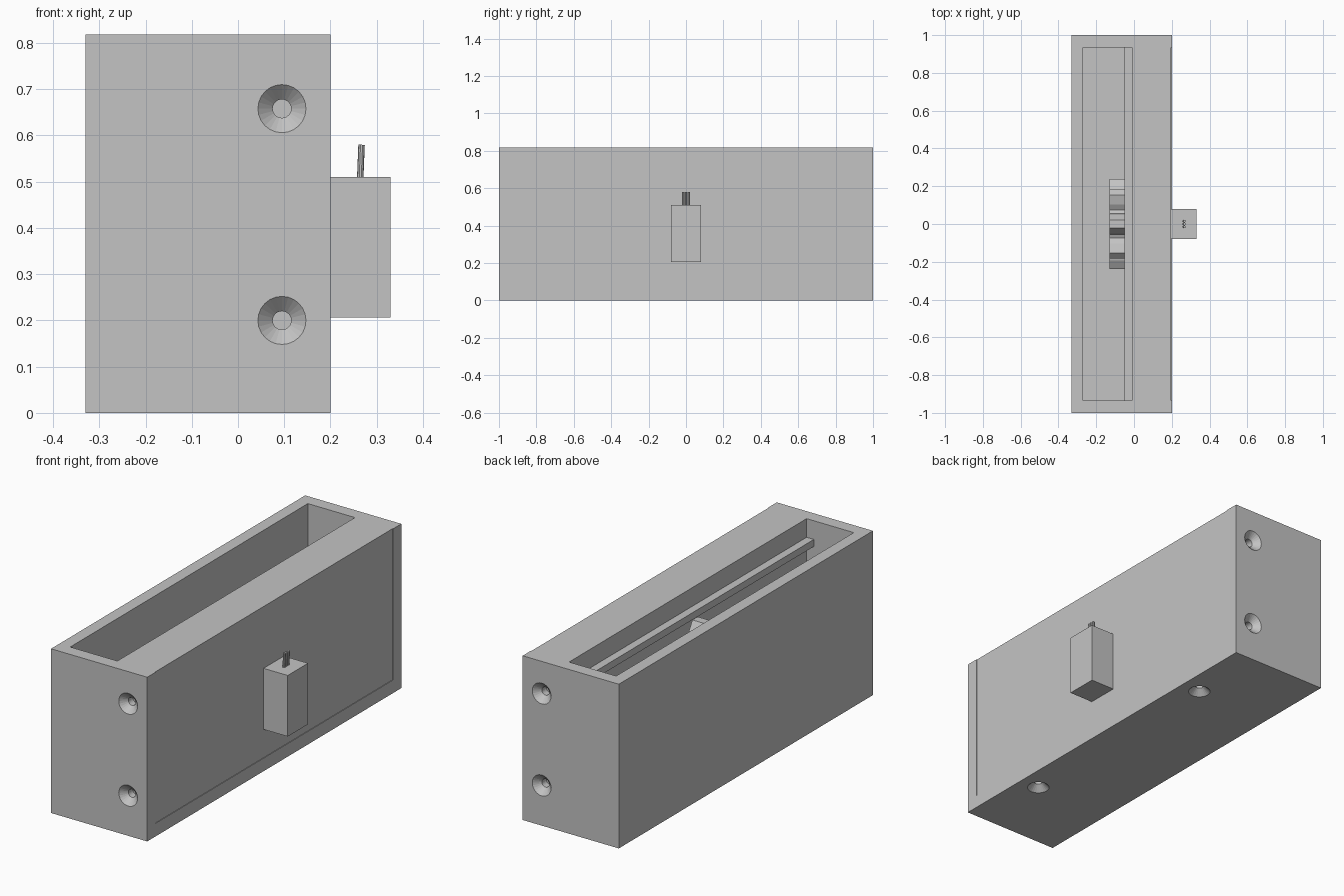
import bpy, bmesh
from math import sin, cos, pi, radians
from mathutils import Matrix, Vector

if "Cube" in bpy.data.objects:
    bpy.data.objects.remove(bpy.data.objects["Cube"], do_unlink=True)

grey = bpy.data.materials.new("plain_grey")
grey.use_nodes = True
colour = (0.55, 0.55, 0.55, 1)
grey.diffuse_color = colour
grey.node_tree.nodes["Principled BSDF"].inputs["Base Color"].default_value = colour

W, H, WALL = 0.33, 0.818, 0.065   # housing half width, height, wall thickness
SIDE, INNER = 0.20, 0.935         # open side of the housing, pocket half length
AXLE = 0.45                       # height of the gear axle


def finish(name, bm):
    bmesh.ops.recalc_face_normals(bm, faces=bm.faces)
    mesh = bpy.data.meshes.new(name)
    bm.to_mesh(mesh)
    bm.free()
    mesh.materials.append(grey)
    obj = bpy.data.objects.new(name, mesh)
    bpy.context.collection.objects.link(obj)
    return obj


def box(name, x, y, z):
    bm = bmesh.new()
    bmesh.ops.create_cube(bm, size=1)
    for v in bm.verts:
        v.co = [a + (b - a) * (c + 0.5) for (a, b), c in zip((x, y, z), v.co)]
    return finish(name, bm)


def lathe(name, profile, place, axis, sides=24):
    """Solid of revolution: (depth, radius) pairs along an axis."""
    bm = bmesh.new()
    rings = [[bm.verts.new((r * cos(2 * pi * i / sides), r * sin(2 * pi * i / sides), d))
              for i in range(sides)] for d, r in profile]
    for a, b in zip(rings, rings[1:]):
        for i in range(sides):
            j = (i + 1) % sides
            bm.faces.new((a[i], a[j], b[j], b[i]))
    bm.faces.new(rings[0])
    bm.faces.new(rings[-1])
    turn = Vector((0, 0, 1)).rotation_difference(Vector(axis)).to_matrix().to_4x4()
    bm.transform(Matrix.Translation(place) @ turn)
    return finish(name, bm)


def cut(target, cutter):
    mod = target.modifiers.new("cut", "BOOLEAN")
    mod.operation = "DIFFERENCE"
    mod.solver = "EXACT"
    mod.object = cutter
    bpy.context.view_layer.objects.active = target
    bpy.ops.object.modifier_apply(modifier=mod.name)
    bpy.data.objects.remove(cutter, do_unlink=True)


# Housing: open at the top and at one side
housing = box("housing", (-W, SIDE), (-1, 1), (0, H))
cut(housing, box("pocket", (-0.27, 0.3), (-INNER, INNER), (WALL, 1)))

# Countersunk screw holes in both ends and in the floor
screw = [(-0.01, 0.0627), (0.03, 0.02), (0.075, 0.02)]
for s in (-1, 1):
    for z in (0.20, 0.658):
        cut(housing, lathe("end_hole", screw, (0.095, s, z), (0, -s, 0)))
    cut(housing, lathe("floor_hole", screw, (0.095, s * 0.6, 0), (0, 0, 1)))

# Mounting block filling the open side, with a rail along its inner face
box("mounting_block", (-0.01, SIDE - 0.003), (-INNER, INNER), (WALL, H))
box("rail", (-0.05, -0.01), (-INNER, INNER), (0.69, 0.725))

# Gear with eight teeth, on a short axle
bm = bmesh.new()
outline = []
for tooth in range(8):
    for radius, angle in ((0.17, -19.5), (0.2, -14), (0.24, -5),
                          (0.24, 5), (0.2, 14), (0.17, 19.5)):
        a = radians(tooth * 45 + angle)
        outline.append(bm.verts.new((-0.13, radius * sin(a), AXLE + radius * cos(a))))
face = bm.faces.new(outline)
new = bmesh.ops.extrude_face_region(bm, geom=[face])["geom"]
bmesh.ops.translate(bm, vec=(0.08, 0, 0),
                    verts=[g for g in new if isinstance(g, bmesh.types.BMVert)])
finish("gear", bm)
lathe("gear_axle", [(0, 0.04), (0.07, 0.04)], (-0.07, 0, AXLE), (1, 0, 0))

# Motor on the outside, with three wires on top
box("motor", (SIDE - 0.02, W), (-0.08, 0.08), (0.206, 0.51))
for i in (-1, 0, 1):
    wire = lathe("motor_wire", [(0, 0.007), (0.08, 0.007)],
                 (0.264, i * 0.015, 0.50), (0.04, 0, 1), 10)
    bpy.ops.object.select_all(action="DESELECT")
    wire.select_set(True)
    bpy.context.view_layer.objects.active = wire
    bpy.ops.object.shade_smooth_by_angle()
